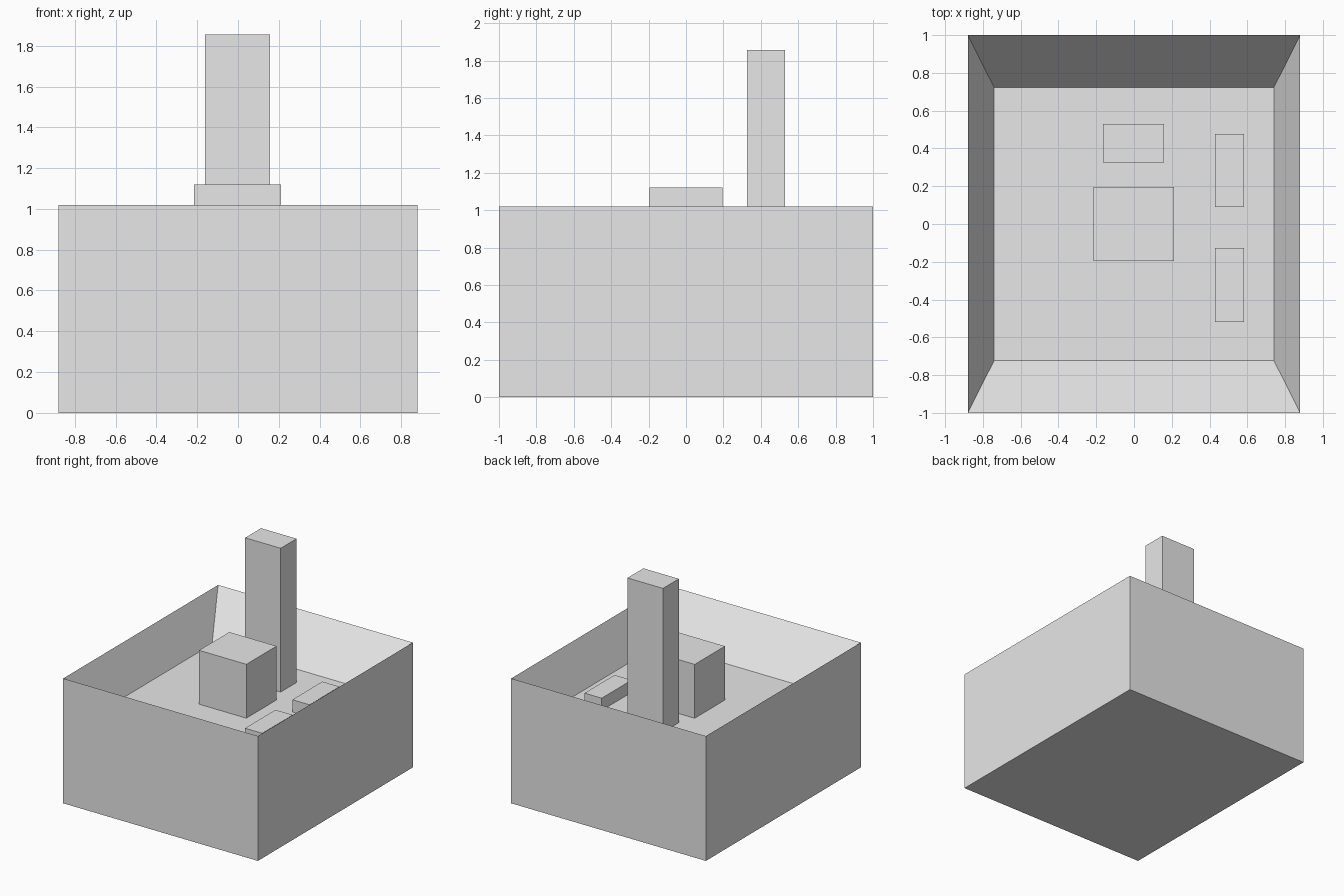
import bpy
import bmesh

default = bpy.data.objects.get("Cube")
if default:
    bpy.data.objects.remove(default, do_unlink=True)

grey = bpy.data.materials.new("light grey")
grey.use_nodes = True
colour = (0.8, 0.8, 0.8, 1)
grey.diffuse_color = colour
grey.node_tree.nodes["Principled BSDF"].inputs["Base Color"].default_value = colour

RIM, FLOOR = 1.02, 0.68


def block(name, x, y, z):
    """Box spanning the given (low, high) ranges, returned as an open bmesh."""
    bm = bmesh.new()
    bmesh.ops.create_cube(bm, size=1)
    for v in bm.verts:
        v.co = [span[0] if c < 0 else span[1] for c, span in zip(v.co, (x, y, z))]
    return name, bm


def finish(name, bm):
    mesh = bpy.data.meshes.new(name)
    bm.to_mesh(mesh)
    bm.free()
    mesh.materials.append(grey)
    obj = bpy.data.objects.new(name, mesh)
    bpy.context.collection.objects.link(obj)
    return obj


# Main body: sharp rim with sloping inner walls down to a sunken roof
name, bm = block("building_body", (-0.88, 0.88), (-1, 1), (0, RIM))
bm.normal_update()
top = max(bm.faces, key=lambda f: f.normal.z)
roof = bmesh.ops.extrude_face_region(bm, geom=[top])["geom"]
bmesh.ops.delete(bm, geom=[top], context='FACES_ONLY')
for v in roof:
    if isinstance(v, bmesh.types.BMVert):
        v.co.x *= 0.74 / 0.88
        v.co.y *= 0.722
        v.co.z = FLOOR
bmesh.ops.recalc_face_normals(bm, faces=bm.faces)
finish(name, bm)

# Blocks standing on the sunken roof
finish(*block("roof_hut", (-0.215, 0.212), (-0.195, 0.195), (FLOOR, 1.12)))
finish(*block("chimney", (-0.163, 0.158), (0.325, 0.53), (FLOOR, 1.855)))
for label, y in (("front", (-0.52, -0.127)), ("back", (0.09, 0.477))):
    finish(*block(label + "_roof_vent", (0.428, 0.583), y, (FLOOR, 0.78)))
